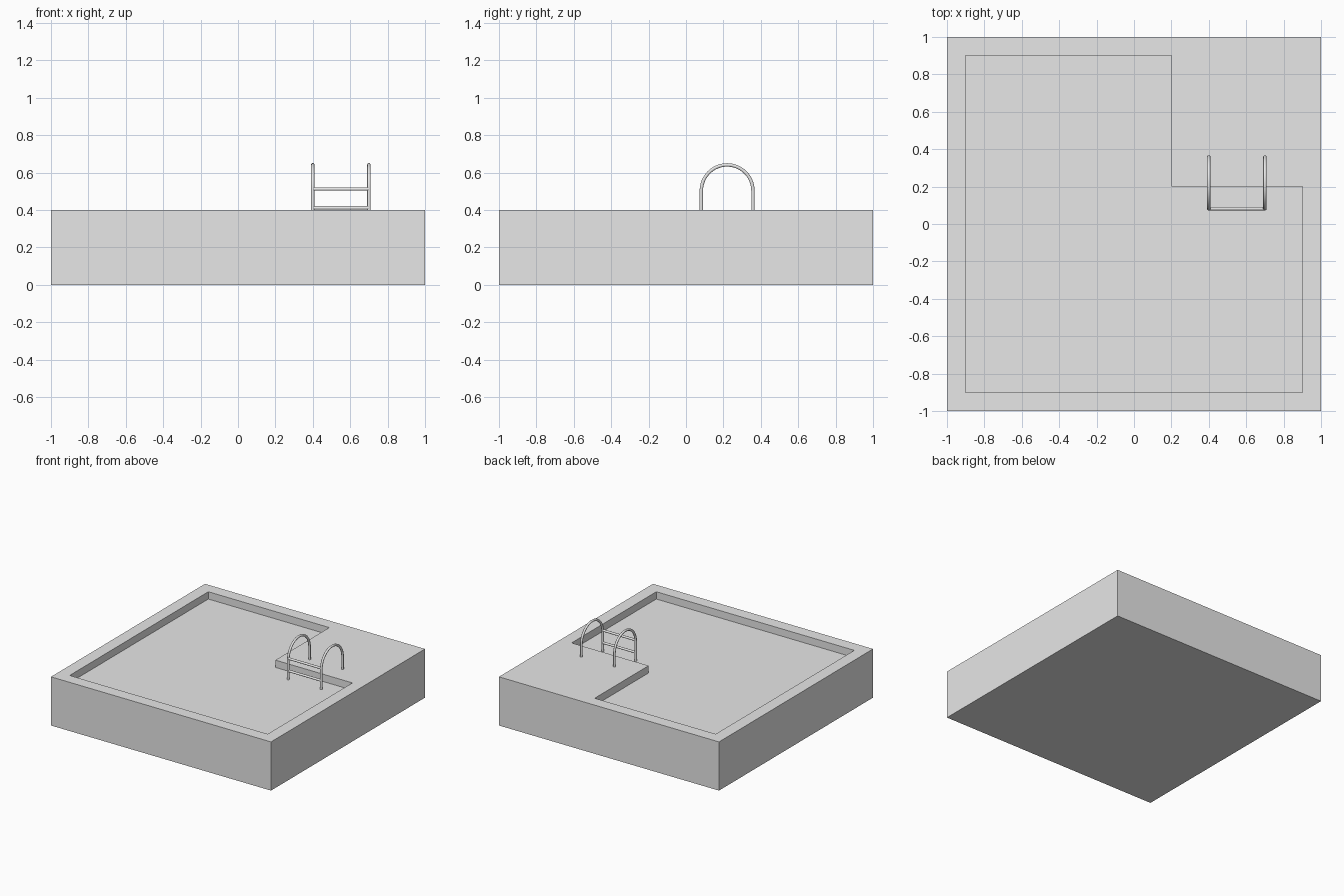
import bpy, bmesh, math

if "Cube" in bpy.data.objects:
    bpy.data.objects.remove(bpy.data.objects["Cube"], do_unlink=True)

grey = bpy.data.materials.new("plain_grey")
grey.use_nodes = True
grey.diffuse_color = (0.8, 0.8, 0.8, 1)
grey.node_tree.nodes["Principled BSDF"].inputs["Base Color"].default_value = (0.8, 0.8, 0.8, 1)

DECK_TOP, BASIN_FLOOR = 0.4, 0.34


def prism(name, outline, z0, z1):
    """Extrude a flat outline from z0 to z1."""
    bm = bmesh.new()
    face = bm.faces.new([bm.verts.new((x, y, z0)) for x, y in outline])
    top = bmesh.ops.extrude_face_region(bm, geom=[face])["geom"]
    bmesh.ops.translate(bm, vec=(0, 0, z1 - z0),
                        verts=[v for v in top if isinstance(v, bmesh.types.BMVert)])
    bmesh.ops.recalc_face_normals(bm, faces=bm.faces[:])
    mesh = bpy.data.meshes.new(name)
    bm.to_mesh(mesh)
    bm.free()
    mesh.materials.append(grey)
    obj = bpy.data.objects.new(name, mesh)
    bpy.context.collection.objects.link(obj)
    return obj


def tube(name, points, radius=0.0095):
    """Round bar along a path, turned into a mesh."""
    curve = bpy.data.curves.new(name, "CURVE")
    curve.dimensions = "3D"
    curve.bevel_depth = radius
    curve.bevel_resolution = 3
    curve.use_fill_caps = True
    spline = curve.splines.new("POLY")
    spline.points.add(len(points) - 1)
    for p, co in zip(spline.points, points):
        p.co = (*co, 1)
    curve.materials.append(grey)
    obj = bpy.data.objects.new(name, curve)
    bpy.context.collection.objects.link(obj)
    bpy.ops.object.select_all(action="DESELECT")
    obj.select_set(True)
    bpy.context.view_layer.objects.active = obj
    bpy.ops.object.convert(target="MESH")
    bpy.ops.object.shade_smooth_by_angle(angle=math.radians(40))
    return bpy.context.object


# Deck block with an L-shaped basin sunk into it
deck = prism("pool_deck", [(-1, -1), (1, -1), (1, 1), (-1, 1)], 0, DECK_TOP)
basin = prism("basin_cutter", [(-0.9, -0.9), (0.9, -0.9), (0.9, 0.2),
                               (0.2, 0.2), (0.2, 0.9), (-0.9, 0.9)], BASIN_FLOOR, 0.6)
basin.hide_render = True
cut = deck.modifiers.new("basin", "BOOLEAN")
cut.operation = "DIFFERENCE"
cut.solver = "EXACT"
cut.object = basin
bpy.context.view_layer.objects.active = deck
bpy.ops.object.modifier_apply(modifier=cut.name)
bpy.data.objects.remove(basin, do_unlink=True)

# Ladder: two arched handrails joined by rungs on the basin side
MID_Y, ARCH_Z, ARCH_R = 0.22, 0.503, 0.138
STEPS = 24
arch = [(MID_Y - ARCH_R * math.cos(math.pi * i / STEPS),
         ARCH_Z + ARCH_R * math.sin(math.pi * i / STEPS)) for i in range(STEPS + 1)]
profile = [(MID_Y - ARCH_R, BASIN_FLOOR - 0.01), *arch, (MID_Y + ARCH_R, DECK_TOP - 0.01)]
for side, x in (("right", 0.4), ("left", 0.7)):
    tube(f"ladder_rail_{side}", [(x, y, z) for y, z in profile])
for label, z in (("lower", 0.411), ("upper", 0.512)):
    tube(f"ladder_rung_{label}", [(0.4, MID_Y - ARCH_R, z), (0.7, MID_Y - ARCH_R, z)])
